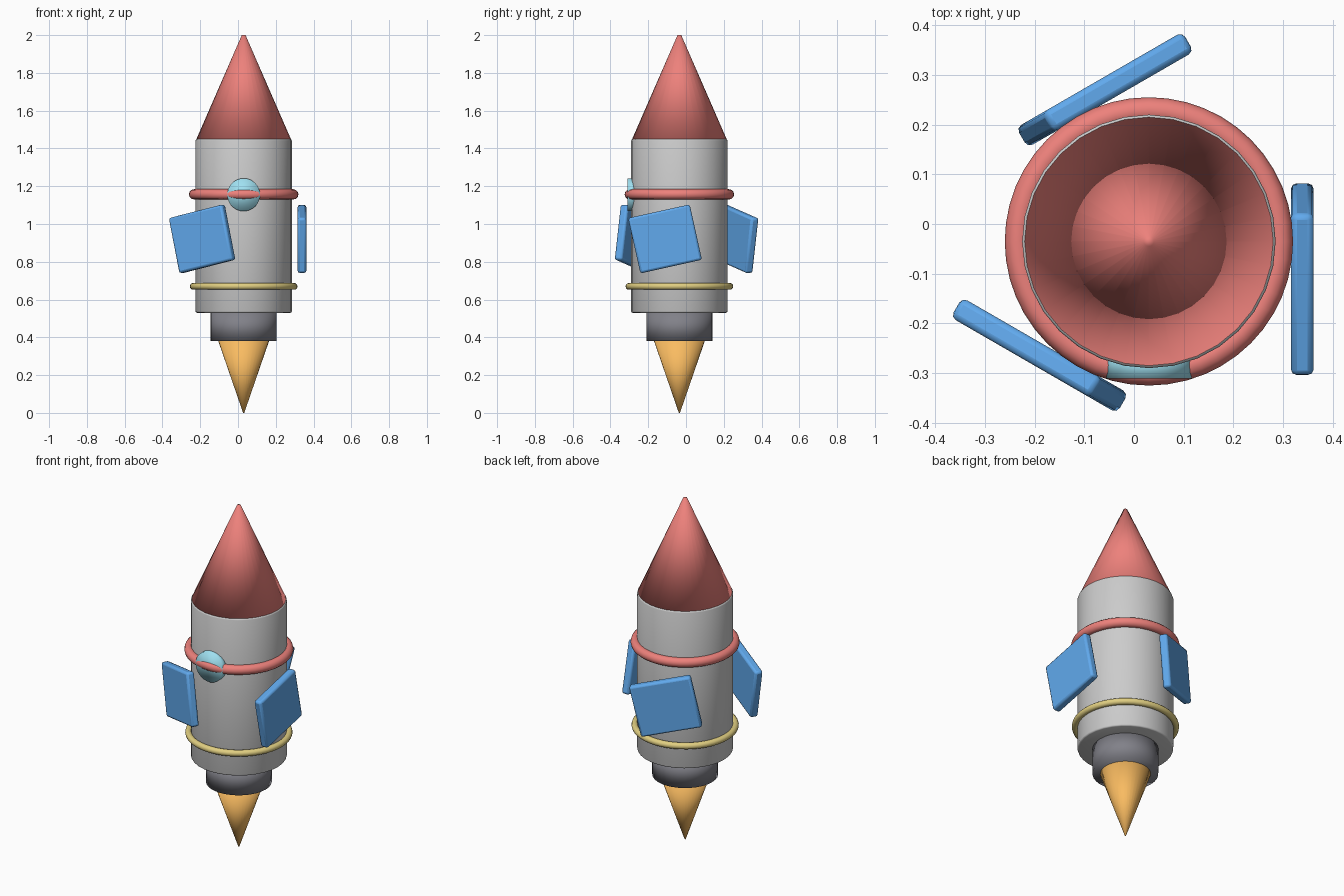
import bpy
from math import radians, pi
from mathutils import Matrix, Vector

if "Cube" in bpy.data.objects:
    bpy.data.objects.remove(bpy.data.objects["Cube"])

CX, CY = 0.03, -0.035          # rocket axis


def material(name, rgb):
    m = bpy.data.materials.new(name)
    m.diffuse_color = (*rgb, 1)
    m.use_nodes = True
    m.node_tree.nodes["Principled BSDF"].inputs["Base Color"].default_value = m.diffuse_color
    return m


WHITE = material("white", (0.82, 0.82, 0.84))
RED = material("red", (0.85, 0.22, 0.2))
BLUE = material("blue", (0.12, 0.4, 0.85))
GREY = material("dark_grey", (0.22, 0.22, 0.25))
ORANGE = material("orange", (0.95, 0.5, 0.12))
GOLD = material("gold", (0.75, 0.62, 0.22))
GLASS = material("glass", (0.35, 0.75, 0.88))


def finish(name, mat, bevel=0, segments=2, smooth=True):
    ob = bpy.context.object
    ob.name = name
    ob.data.materials.append(mat)
    if bevel:
        mod = ob.modifiers.new("bevel", 'BEVEL')
        mod.width, mod.segments = bevel, segments
        mod.limit_method = 'ANGLE'
    if smooth:
        bpy.ops.object.shade_smooth()
    return ob


def tapered(name, mat, r_low, r_high, z0, z1, bevel=0, sides=32):
    bpy.ops.mesh.primitive_cone_add(vertices=sides, radius1=r_low, radius2=r_high,
                                    depth=z1 - z0, location=(CX, CY, (z0 + z1) / 2))
    return finish(name, mat, bevel)


def ring(name, mat, major, minor, z):
    bpy.ops.mesh.primitive_torus_add(major_radius=major, minor_radius=minor,
                                     major_segments=48, minor_segments=12,
                                     location=(CX, CY, z))
    return finish(name, mat)


# Stacked parts along the axis
tapered("body", WHITE, 0.255, 0.255, 0.53, 1.45, bevel=0.008)
tapered("nose_cone", RED, 0.25, 0.01, 1.45, 2.0)
tapered("nozzle", GREY, 0.175, 0.175, 0.38, 0.53)
tapered("flame", ORANGE, 0.003, 0.135, 0.0, 0.382)

# Bands round the body
ring("upper_band", RED, 0.263, 0.027, 1.157)
ring("lower_band", GOLD, 0.267, 0.018, 0.67)

# Round window disc on the front
bpy.ops.mesh.primitive_cylinder_add(vertices=32, radius=0.087, depth=0.05,
                                    location=(CX, -0.286, 1.155),
                                    rotation=(pi / 2, 0, 0))
finish("window", GLASS)

# Three tilted slab fins spaced evenly round the axis
for i in range(3):
    bpy.ops.mesh.primitive_cube_add(size=1)
    fin = bpy.context.object
    fin.data.transform(Matrix.Diagonal((0.046, 0.334, 0.300, 1)))
    finish(f"fin_{i + 1}", BLUE, bevel=0.012, smooth=False)
    bpy.ops.object.shade_smooth_by_angle(angle=radians(50))
    fin.matrix_world = (Matrix.Translation((CX, CY, 0))
                        @ Matrix.Rotation(i * 2 * pi / 3, 4, 'Z')
                        @ Matrix.Translation(Vector((0.3085, -0.076, 0.921)))
                        @ Matrix.Rotation(radians(12.5), 4, 'X'))
